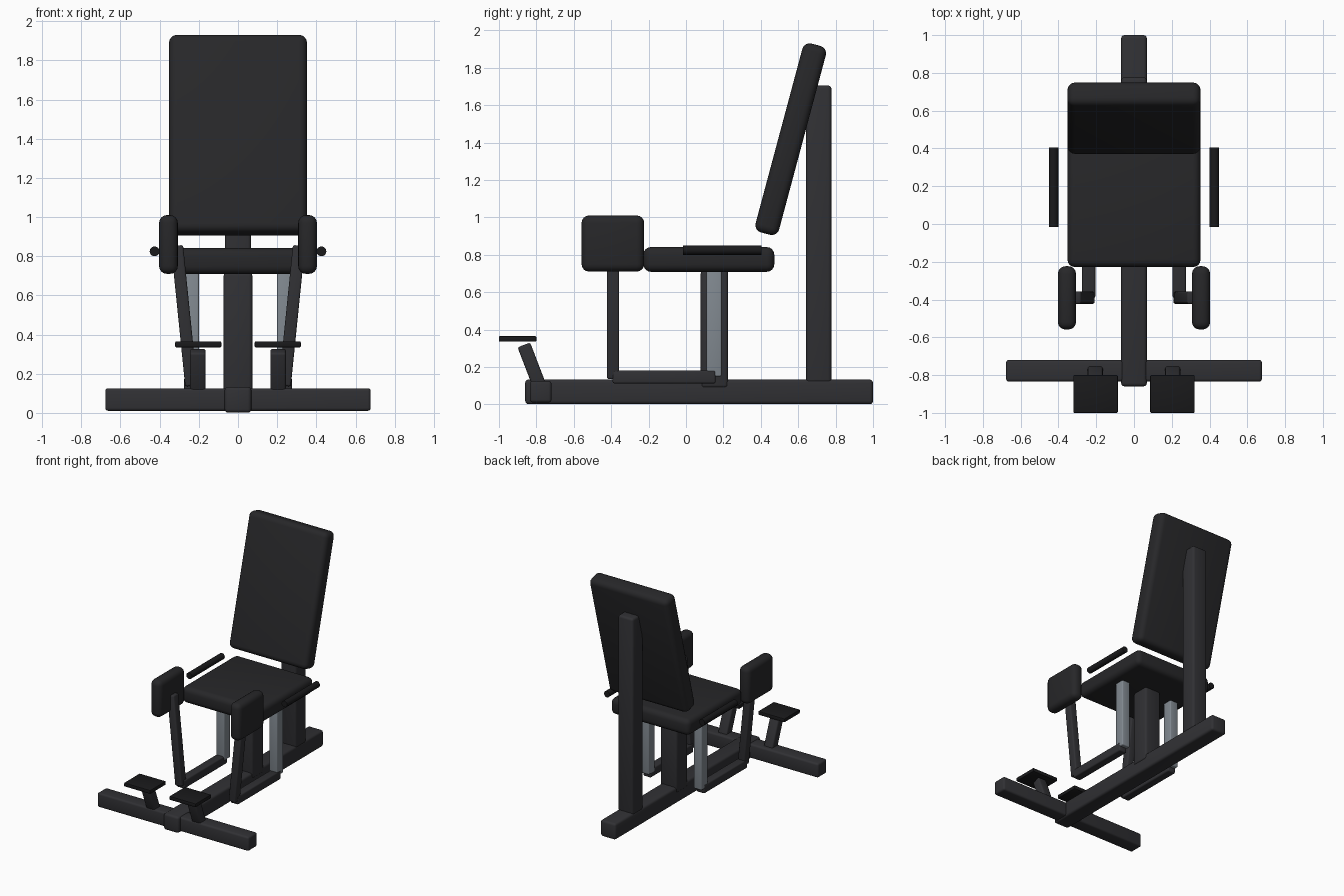
import bpy, bmesh, math
from mathutils import Matrix

if "Cube" in bpy.data.objects:
    bpy.data.objects.remove(bpy.data.objects["Cube"])


def material(name, rgb):
    m = bpy.data.materials.new(name)
    m.diffuse_color = (*rgb, 1)
    m.use_nodes = True
    m.node_tree.nodes["Principled BSDF"].inputs["Base Color"].default_value = m.diffuse_color
    return m


FRAME = material("frame_paint", (0.03, 0.03, 0.034))
PAD = material("pad_vinyl", (0.02, 0.02, 0.022))
STEEL = material("steel", (0.22, 0.25, 0.28))
RUBBER = material("rubber", (0.01, 0.01, 0.011))


def finish(name, bm, mat, loc, rot):
    me = bpy.data.meshes.new(name)
    bm.to_mesh(me)
    bm.free()
    me.materials.append(mat)
    ob = bpy.data.objects.new(name, me)
    ob.location = loc
    ob.rotation_euler = rot
    bpy.context.collection.objects.link(ob)
    bpy.ops.object.select_all(action='DESELECT')
    ob.select_set(True)
    bpy.context.view_layer.objects.active = ob
    bpy.ops.object.shade_smooth_by_angle(angle=math.radians(35))
    return ob


def block(name, size, loc, mat, bevel=0.015, rot=(0, 0, 0), segments=3):
    """Rounded box given by full size and centre."""
    bm = bmesh.new()
    bmesh.ops.create_cube(bm, size=1, matrix=Matrix.Diagonal((*size, 1)))
    bmesh.ops.bevel(bm, geom=bm.edges[:], offset=bevel, segments=segments,
                    profile=0.5, affect='EDGES')
    return finish(name, bm, mat, loc, rot)


def rod(name, radius, length, loc, mat):
    """Cylinder lying along y."""
    bm = bmesh.new()
    bmesh.ops.create_cone(bm, cap_ends=True, segments=24, radius1=radius,
                          radius2=radius, depth=length)
    return finish(name, bm, mat, loc, (math.pi / 2, 0, 0))


# Base frame and uprights
block("base_beam", (0.136, 1.86, 0.132), (0, 0.07, 0.067), FRAME, 0.018)
block("front_crossbeam", (1.355, 0.115, 0.115), (0, -0.777, 0.068), FRAME)
block("back_upright", (0.135, 0.135, 1.59), (0, 0.71, 0.91), FRAME, 0.018)
block("seat_post", (0.147, 0.147, 0.63), (0, 0.152, 0.402), FRAME, 0.018)

# Upholstery
block("seat", (0.705, 0.70, 0.132), (0, 0.122, 0.775), PAD, 0.04, segments=4)
block("backrest", (0.705, 0.13, 1.045), (0, 0.56, 1.418), PAD, 0.04,
      (math.radians(-15), 0, 0), 4)

# Parts repeated on both sides
for side, s in (("left", -1), ("right", 1)):
    block(side + "_steel_pivot", (0.072, 0.08, 0.57), (s * 0.236, 0.15, 0.435),
          STEEL, 0.008)
    block(side + "_lower_arm", (0.07, 0.55, 0.07), (s * 0.24, -0.117, 0.147),
          FRAME, 0.01)
    block(side + "_knee_arm", (0.062, 0.066, 0.72), (s * 0.275, -0.39, 0.496),
          FRAME, 0.01, (0, s * math.radians(5.8), 0))
    block(side + "_knee_pad", (0.096, 0.335, 0.30), (s * 0.355, -0.391, 0.86),
          PAD, 0.04, segments=4)
    rod(side + "_hand_grip", 0.025, 0.42, (s * 0.426, 0.194, 0.825), RUBBER)
    block(side + "_foot_post", (0.08, 0.072, 0.24), (s * 0.205, -0.824, 0.206),
          FRAME, 0.012, (math.radians(21), 0, 0))
    block(side + "_foot_plate", (0.235, 0.20, 0.03), (s * 0.203, -0.90, 0.35),
          RUBBER, 0.005, segments=2)
